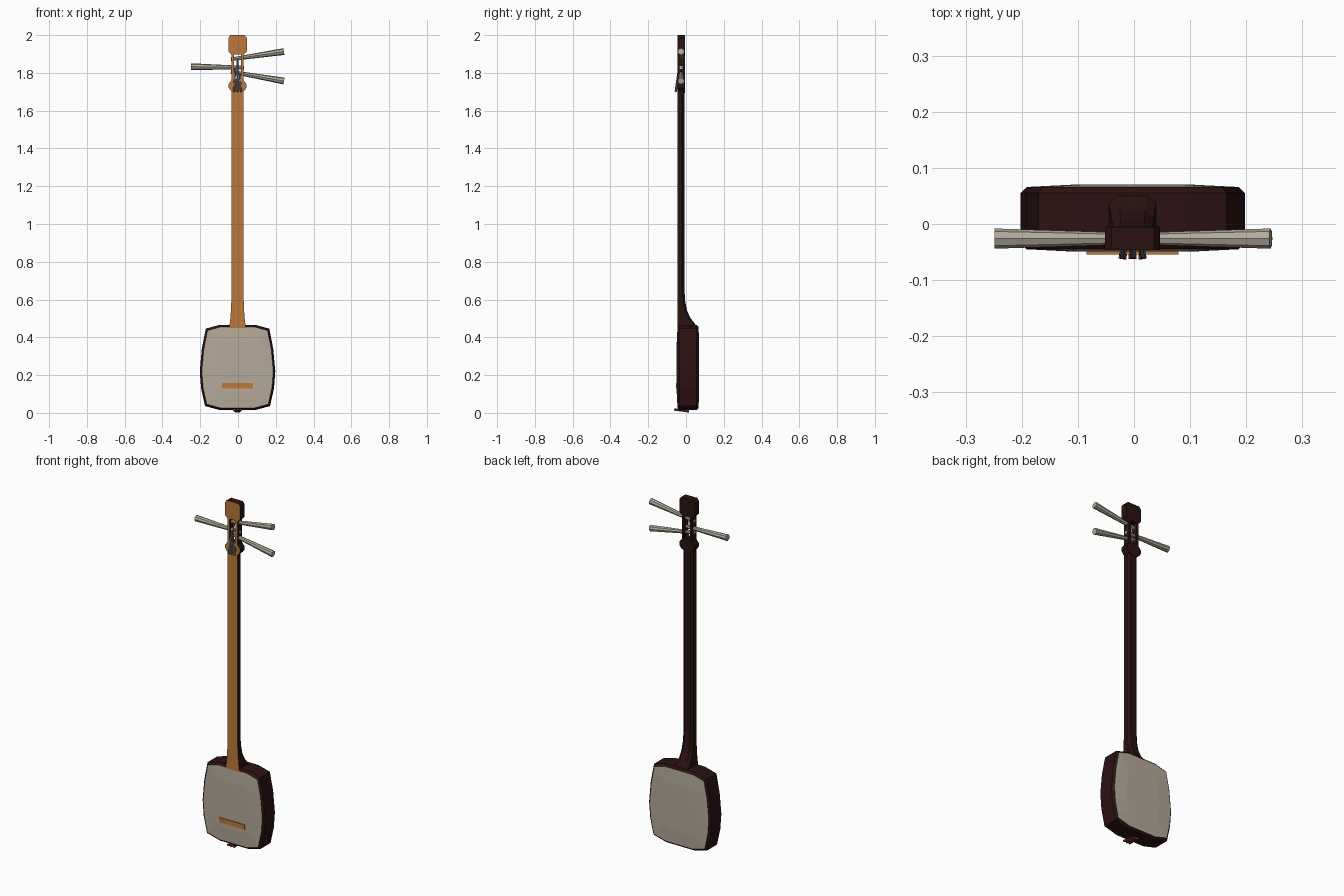
import bpy, bmesh, math
from mathutils import Vector

if "Cube" in bpy.data.objects:
    bpy.data.objects.remove(bpy.data.objects["Cube"])

CX = -0.0025  # whole instrument sits slightly off axis


def material(name, col):
    m = bpy.data.materials.new(name)
    m.diffuse_color = (*col, 1)
    m.use_nodes = True
    m.node_tree.nodes["Principled BSDF"].inputs["Base Color"].default_value = m.diffuse_color
    return m


DARK = material("dark wood", (0.024, 0.006, 0.006))
ORANGE = material("orange wood", (0.50, 0.19, 0.045))
SKIN = material("drum skin", (0.46, 0.40, 0.32))
PEG = material("ivory peg", (0.44, 0.40, 0.33))
STRING = material("grey string", (0.16, 0.16, 0.16))
RED = material("red cord", (0.22, 0.03, 0.03))


def loft(name, rings, mats, rule=None, smooth=False):
    """Skin closed rings of points; rule(face) gives the material index."""
    bm = bmesh.new()
    loops = [[bm.verts.new(p) for p in r] for r in rings]
    for a, b in zip(loops, loops[1:]):
        for i in range(len(a)):
            j = (i + 1) % len(a)
            bm.faces.new((a[i], a[j], b[j], b[i]))
    bm.faces.new(loops[0])
    bm.faces.new(loops[-1])
    bmesh.ops.recalc_face_normals(bm, faces=bm.faces)
    bm.normal_update()
    for f in bm.faces:
        f.material_index = rule(f) if rule else 0
        f.smooth = smooth and len(f.verts) == 4
    me = bpy.data.meshes.new(name)
    bm.to_mesh(me)
    bm.free()
    for m in mats:
        me.materials.append(m)
    ob = bpy.data.objects.new(name, me)
    ob.location.x = CX
    bpy.context.collection.objects.link(ob)
    return ob


def front(f):
    return 1 if f.normal.y < -0.9 else 0


def slab(name, outline, y0, y1, mats=(DARK, ORANGE), rule=front):
    return loft(name, [[(x, y, z) for x, z in outline] for y in (y0, y1)], mats, rule)


def mirrored(half):
    return half + [(-x, z) for x, z in reversed(half)]


def rod(name, a, b, r0, r1, mat, n=8):
    a, b = Vector(a), Vector(b)
    q = (b - a).to_track_quat('Z', 'Y')
    circle = [(math.cos(2 * math.pi * i / n), math.sin(2 * math.pi * i / n)) for i in range(n)]
    rings = [[c + q @ Vector((x * r, y * r, 0)) for x, y in circle] for c, r in ((a, r0), (b, r1))]
    return loft(name, rings, [mat])


# drum body: bevelled wooden frame with slightly domed skins front and back
outline = mirrored([(0.09, 0.014), (0.172, 0.036), (0.193, 0.13), (0.2, 0.22),
                    (0.189, 0.34), (0.168, 0.446), (0.095, 0.466)])


def body_ring(inset, y):
    return [(x * (1 - inset / 0.2), y, 0.24 + (z - 0.24) * (1 - inset / 0.226)) for x, z in outline]


loft("drum_body", [body_ring(0.09, -0.049), body_ring(0.011, -0.045), body_ring(0, -0.034),
                   body_ring(0, 0.055), body_ring(0.011, 0.066), body_ring(0.09, 0.070)],
     (DARK, SKIN), lambda f: 1 if abs(f.normal.y) > 0.9 else 0)

# neck with a heel that flares back into the drum
rings = []
for z, w, y in [(0.45, 0.044, 0.062), (0.475, 0.041, 0.045), (0.50, 0.038, 0.025),
                (0.54, 0.035, 0.006), (0.59, 0.033, -0.004), (0.65, 0.032, -0.008),
                (1.71, 0.032, -0.008)]:
    rings.append([(-w, -0.046, z), (w, -0.046, z), (w, y - 0.012, z),
                  (w * 0.6, y, z), (-w * 0.6, y, z), (-w, y - 0.012, z)])
loft("neck", rings, (DARK, ORANGE), front)

# rounded bulb below the peg box
slab("neck_bulb", [(0.049 * math.cos(t), 1.731 + 0.038 * math.sin(t))
                   for t in [math.pi * (2 * i + 1) / 12 for i in range(12)]], -0.046, -0.004)

# open peg box cheeks
for side, s in (("left", -1), ("right", 1)):
    slab(side + "_peg_box_cheek", [(s * 0.019, 1.755), (s * 0.032, 1.755),
                                   (s * 0.032, 1.91), (s * 0.019, 1.91)], -0.046, -0.006)

# head block
slab("head", mirrored([(0.034, 1.897), (0.049, 1.913), (0.049, 1.985), (0.038, 2.0)]), -0.046, -0.006)

# tuning pegs
for i, (s, z0, z1) in enumerate([(1, 1.872, 1.913), (-1, 1.828, 1.833), (1, 1.806, 1.757)]):
    rod("tuning_peg_%d" % (i + 1), (-s * 0.035, -0.026, z0), (s * 0.246, -0.026, z1),
        0.009, 0.018, PEG)

# strings at the nut and red tail cords under the drum
for i, z in enumerate((1.83, 1.872, 1.80)):
    x = (i - 1) * 0.018
    rod("string_%d" % (i + 1), (x * 0.7, -0.032, z), (x, -0.055, 1.70), 0.005, 0.006, STRING, 6)
    rod("tail_cord_%d" % (i + 1), (x, -0.062, 0.018), (x * 0.5, 0.015, 0.0085), 0.007, 0.007, RED, 6)

# bridge plate on the front skin
slab("bridge", [(-0.082, 0.13), (0.082, 0.13), (0.082, 0.157), (-0.082, 0.157)],
     -0.054, -0.047, (ORANGE,), None)
